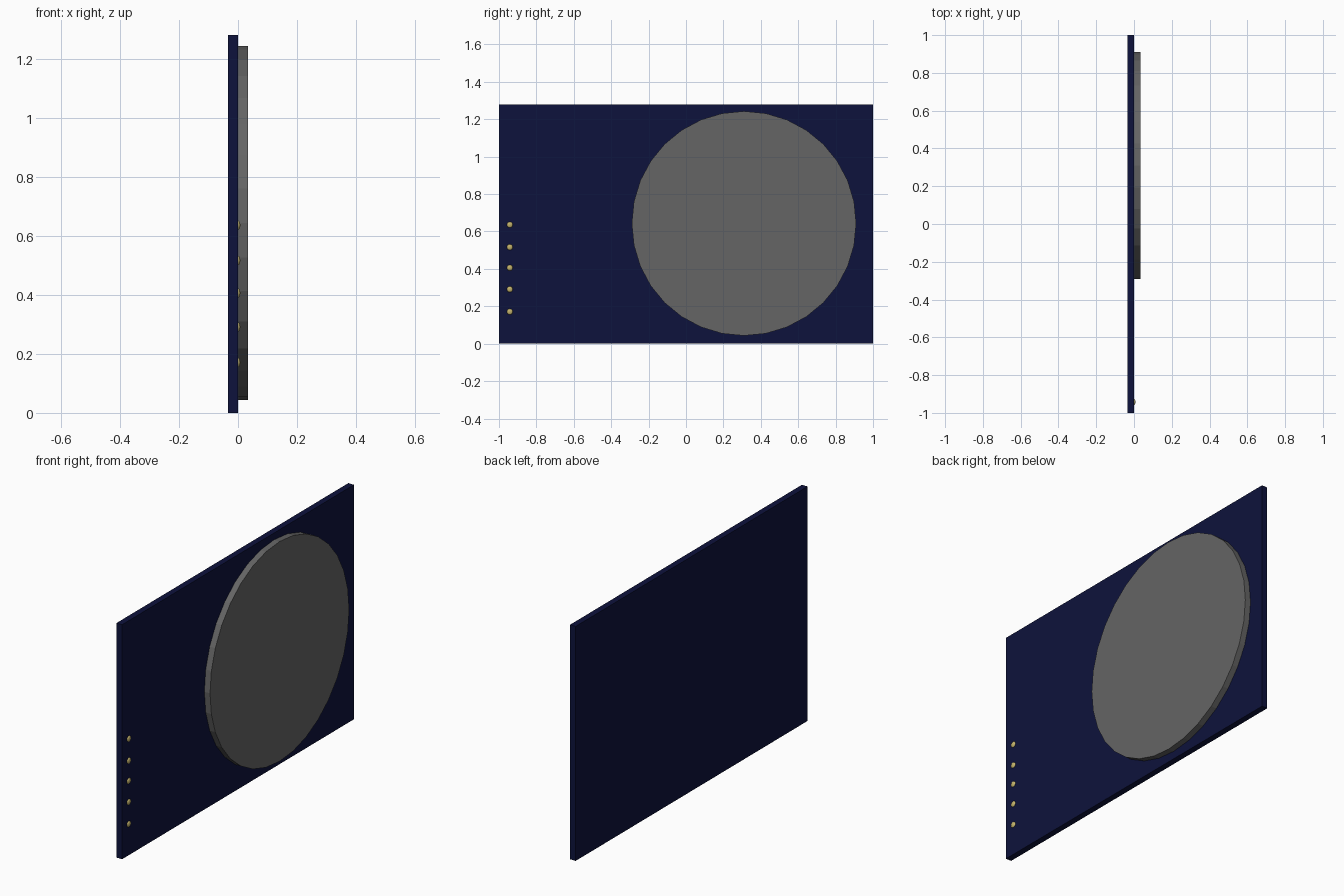
import bpy
from math import pi

if "Cube" in bpy.data.objects:
    bpy.data.objects.remove(bpy.data.objects["Cube"])


def colour(obj, name, rgb):
    mat = bpy.data.materials.get(name) or bpy.data.materials.new(name)
    mat.diffuse_color = (*rgb, 1)
    mat.use_nodes = True
    mat.node_tree.nodes["Principled BSDF"].inputs["Base Color"].default_value = mat.diffuse_color
    obj.data.materials.append(mat)


# Flat upright board
bpy.ops.mesh.primitive_cube_add(size=1, location=(-0.017, 0, 0.64))
board = bpy.context.object
board.name = "board"
board.scale = (0.034, 2, 1.28)
colour(board, "navy", (0.004, 0.006, 0.045))

# Raised 32-sided disc facing +x
bpy.ops.mesh.primitive_cylinder_add(vertices=32, radius=0.6, depth=0.034,
                                    location=(0.017, 0.31, 0.643),
                                    rotation=(0, pi / 2, 0))
disc = bpy.context.object
disc.name = "round_disc"
colour(disc, "dark_grey", (0.13, 0.13, 0.13))

# Column of small contact domes half sunk into the board
for i, z in enumerate((0.171, 0.291, 0.406, 0.516, 0.636)):
    bpy.ops.mesh.primitive_uv_sphere_add(segments=16, ring_count=8, radius=0.016,
                                         location=(0, -0.942, z))
    dome = bpy.context.object
    dome.name = f"contact_dome_{i + 1}"
    dome.scale.x = 0.5
    bpy.ops.object.shade_smooth()
    colour(dome, "brass", (0.55, 0.45, 0.15))
